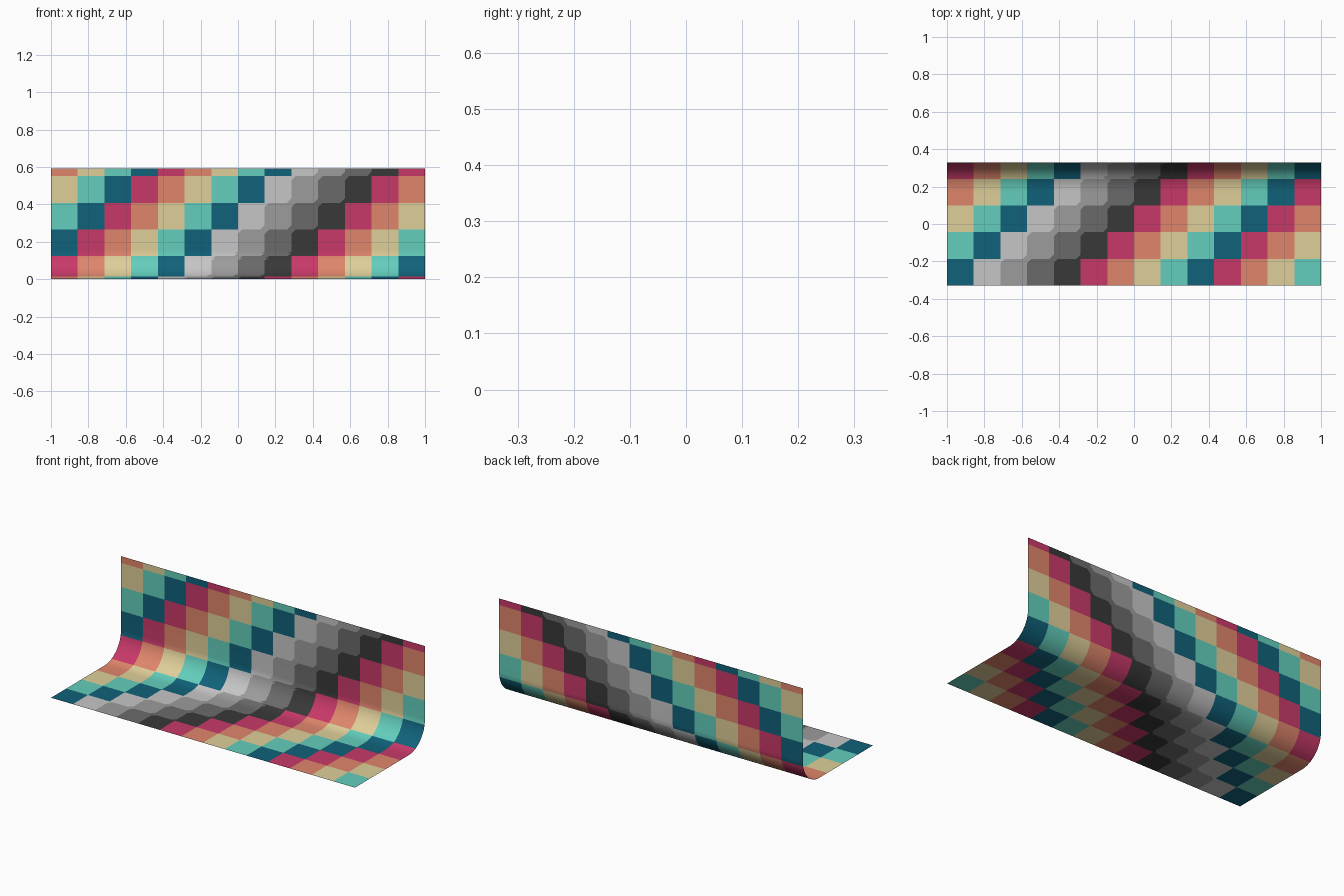
import bpy, bmesh, math

if "Cube" in bpy.data.objects:
    bpy.data.objects.remove(bpy.data.objects["Cube"])

# Overall dimensions
W, HALF_Y, HEIGHT, R = 2.0, 0.329, 0.591, 0.155
COLS = 14
CELL = W / COLS
CUT = 0.023                                  # clipped corners of the grey squares
FLAT = 2 * HALF_Y - R                        # floor length before the bend
ARC = R * math.pi / 2
TOTAL = FLAT + ARC + HEIGHT - R


def profile(s):
    """Distance along the sheet -> (y, z): floor, quarter bend, wall."""
    if s <= FLAT:
        return -HALF_Y + s, 0.0
    if s <= FLAT + ARC:
        a = (s - FLAT) / R
        return HALF_Y - R + R * math.sin(a), R * (1 - math.cos(a))
    return HALF_Y, R + s - FLAT - ARC


# One flat material per colour
def linear(c):
    c /= 255
    return c / 12.92 if c <= 0.04045 else ((c + 0.055) / 1.055) ** 2.4


PALETTE = [("navy", (16, 98, 122)), ("crimson", (200, 57, 105)), ("coral", (224, 134, 108)),
           ("sand", (223, 207, 153)), ("teal", (99, 206, 188)), ("light_grey", (198, 198, 198)),
           ("mid_grey", (156, 156, 156)), ("dark_grey", (106, 106, 106)), ("charcoal", (56, 56, 56))]


def colour(k):
    """Diagonal number -> material: four greys, five bright colours cycling either side."""
    if 1 <= k <= 4:
        return 4 + k
    return (k if k <= 0 else k - 4) % 5


def grey(k):
    return 1 <= k <= 4


# Grid lines: square edges, clipped-corner lines, extra lines in the bend
us = sorted({round(i * CELL + d, 6) for i in range(COLS + 1) for d in (-CUT, 0, CUT)
             if -1e-6 <= i * CELL + d <= W + 1e-6})
rows = math.ceil(TOTAL / CELL)
ss = {round(j * CELL + d, 6) for j in range(rows + 1) for d in (-CUT, 0, CUT)
      if -1e-6 <= j * CELL + d < TOTAL - 1e-4}
ss |= {round(FLAT + ARC * i / 16, 6) for i in range(17)
       if all(abs(FLAT + ARC * i / 16 - t) > 0.004 for t in ss)}
ss = sorted(ss | {TOTAL})

# Curved sheet
bm = bmesh.new()
grid = [[bm.verts.new((u - W / 2, *profile(s))) for u in us] for s in ss]
for j in range(len(ss) - 1):
    sm = (ss[j] + ss[j + 1]) / 2
    row = int(sm / CELL)
    fs = sm / CELL - row
    for i in range(len(us) - 1):
        um = (us[i] + us[i + 1]) / 2
        col = int(um / CELL)
        fu = um / CELL - col
        k = col - row
        a, b = grid[j][i], grid[j][i + 1]
        d, c = grid[j + 1][i], grid[j + 1][i + 1]
        lim = CUT / CELL
        # corners where a neighbouring grey diagonal joins through
        lower_right = fu > 1 - lim and fs < lim and row > 0 and col < COLS - 1
        upper_left = fu < lim and fs > 1 - lim and col > 0
        neck = k + 1 if lower_right else k - 1
        if (lower_right or upper_left) and grey(k) and grey(neck):
            # split along the diagonal that clips the corner, following the local line
            f1, f2 = bm.faces.new((a, b, c)), bm.faces.new((a, c, d))
            f1.material_index = colour(neck if lower_right else k)
            f2.material_index = colour(k if lower_right else neck)
        else:
            bm.faces.new((a, b, c, d)).material_index = colour(k)
for f in bm.faces:
    f.smooth = True

mesh = bpy.data.meshes.new("curved_sheet")
bm.to_mesh(mesh)
bm.free()
for name, rgb in PALETTE:
    m = bpy.data.materials.new(name)
    m.diffuse_color = (*map(linear, rgb), 1)
    m.use_nodes = True
    m.node_tree.nodes["Principled BSDF"].inputs["Base Color"].default_value = m.diffuse_color
    mesh.materials.append(m)
sheet = bpy.data.objects.new("curved_sheet", mesh)
bpy.context.collection.objects.link(sheet)
